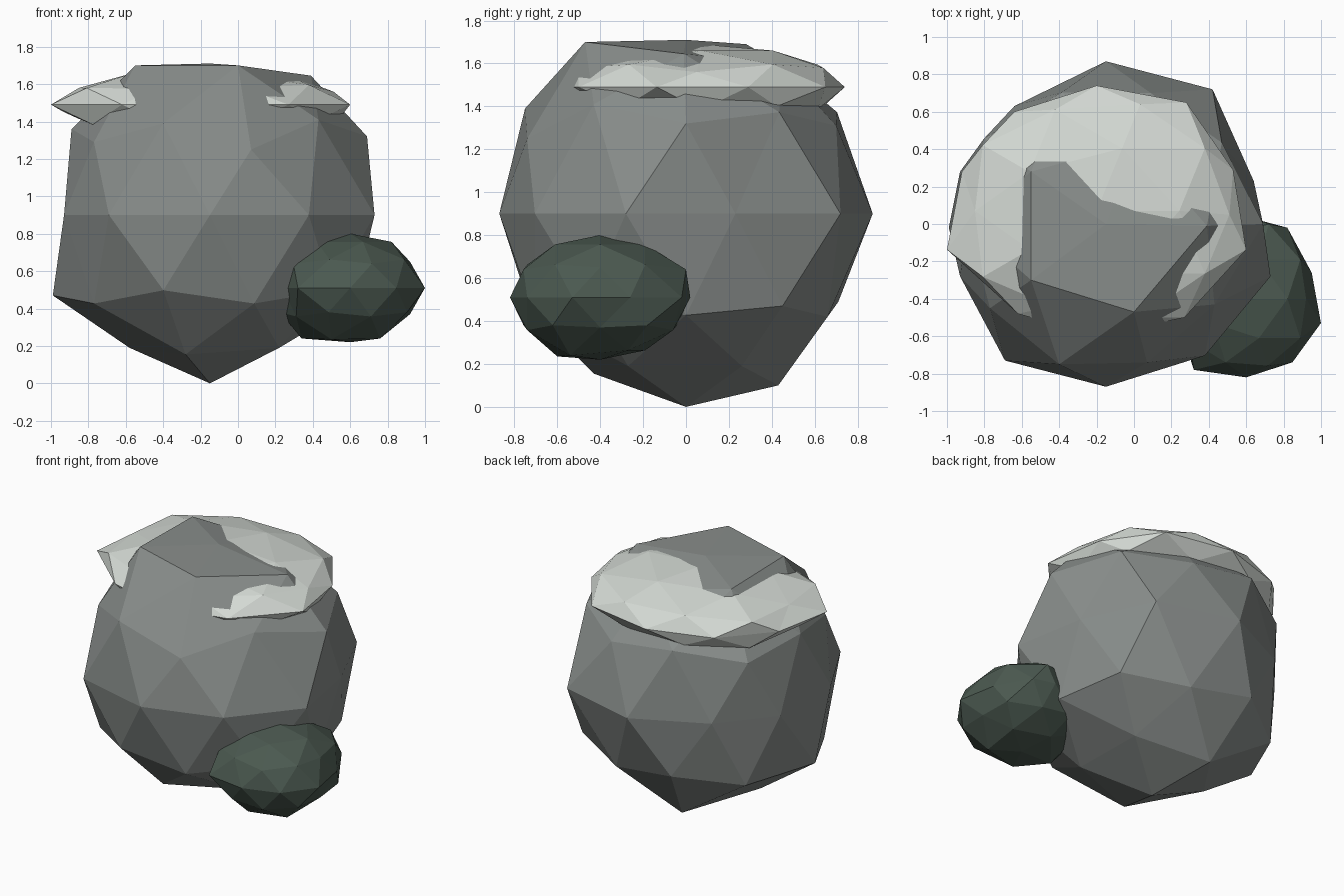
import bpy
from mathutils import Vector


def faceted_blob(name, center, radii, color, pulls):
    """Flat-shaded icosphere, with the vertex nearest to each pull point moved onto it."""
    bpy.ops.mesh.primitive_ico_sphere_add(subdivisions=2, radius=1)
    ob = bpy.context.object
    ob.name = name
    verts = ob.data.vertices
    for v in verts:
        d = v.co.normalized()
        v.co = Vector([center[i] + radii[i] * d[i] for i in range(3)])
    start = [v.co.copy() for v in verts]
    for p in pulls:
        p = Vector(p)
        k = min(range(len(start)), key=lambda i: (start[i] - p).length)
        verts[k].co = p
    mat = bpy.data.materials.new(name + "_color")
    mat.diffuse_color = (*color, 1)
    ob.data.materials.append(mat)
    return ob


# Main boulder with a flattened top and a few chipped corners
faceted_blob("boulder", (-0.15, 0, 0.9), (0.9, 0.87, 0.9), (0.25, 0.27, 0.26), [
    (-0.15, 0, 1.71),
    (0, -0.47, 1.70), (-0.55, -0.30, 1.70), (-0.55, 0.28, 1.69),
    (0, 0.435, 1.60), (0.39, -0.01, 1.645),
    (0.07, -0.74, 1.25), (0.69, 0, 1.32), (0.43, -0.43, 1.41),
    (-0.89, 0, 1.36), (-0.77, -0.45, 1.29), (-0.40, -0.75, 1.39),
    (0.09, 0.70, 1.31),
    (-0.99, -0.02, 0.47), (-0.93, 0.28, 0.9), (-0.93, -0.28, 0.9),
    (-0.64, 0.63, 0.9), (-0.69, -0.73, 0.9), (0.42, 0.72, 0.9),
    (0.64, 0.23, 0.9), (0.73, -0.28, 0.9),
    (-0.38, 0.71, 0.49), (0.08, 0.66, 0.42), (0.49, 0.45, 0.47),
    (-0.28, -0.43, 0.155), (-0.58, 0, 0.19),
    (0.22, -0.27, 0.19), (0.21, 0.26, 0.19), (-0.27, 0.43, 0.10),
])

# Pale flat cap, broken through by the boulder top
faceted_blob("snow_cap", (-0.2, 0.07, 1.49), (0.841, 0.67, 0.20), (0.66, 0.70, 0.66), [
    (0.27, -0.50, 1.49), (-0.62, -0.48, 1.49), (0.28, 0.65, 1.49),
    (-0.92, 0.28, 1.49), (0.53, 0.29, 1.49), (-0.64, 0.60, 1.49),
    (-0.85, 0.07, 1.58), (-0.93, 0.05, 1.45), (0.51, 0.05, 1.56),
    (-0.44, -0.44, 1.575),
])

# Dark moss-coloured lump at the front right
faceted_blob("moss_lump", (0.6, -0.4, 0.51), (0.42, 0.42, 0.29), (0.07, 0.10, 0.08), [
    (0.24, -0.53, 0.51), (0.25, -0.27, 0.51), (0.95, -0.26, 0.51),
    (0.32, -0.78, 0.51), (0.67, 0.02, 0.51), (0.82, -0.02, 0.51),
    (0.92, -0.40, 0.65), (0.92, -0.40, 0.37), (0.72, 0.0, 0.64),
    (0.76, -0.54, 0.24), (0.50, -0.60, 0.235), (0.34, -0.42, 0.24),
])
